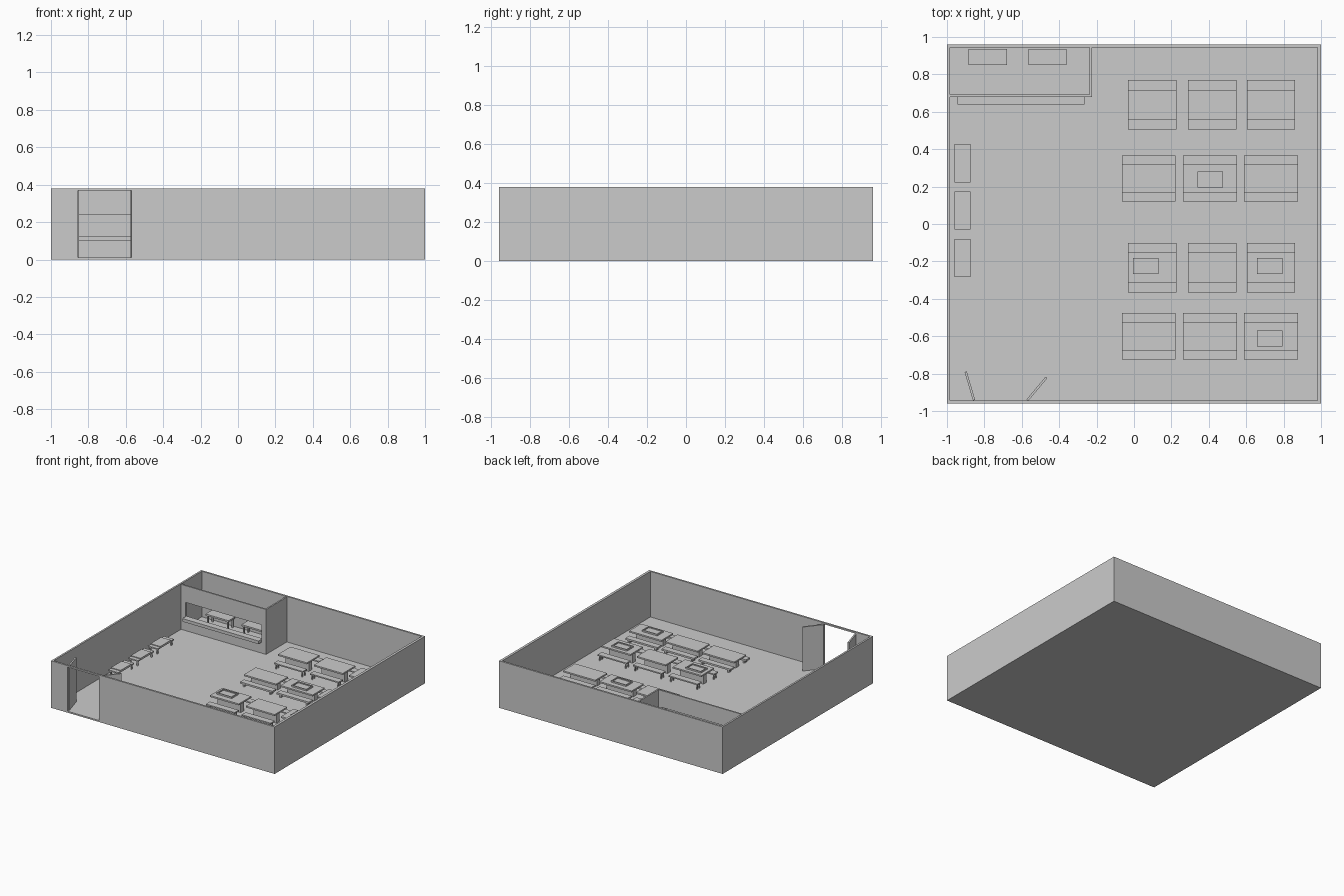
import bpy, math
from mathutils import Vector

if "Cube" in bpy.data.objects:
    bpy.data.objects.remove(bpy.data.objects["Cube"])


def mesh(name, boxes):
    """One object made of axis-aligned boxes (x0, x1, y0, y1, z0, z1)."""
    verts, faces = [], []
    for x0, x1, y0, y1, z0, z1 in boxes:
        n = len(verts)
        verts += [(x, y, z) for z in (z0, z1)
                  for x, y in ((x0, y0), (x1, y0), (x1, y1), (x0, y1))]
        faces += [[n + i for i in f] for f in
                  ((3, 2, 1, 0), (4, 5, 6, 7), (0, 1, 5, 4),
                   (1, 2, 6, 5), (2, 3, 7, 6), (3, 0, 4, 7))]
    me = bpy.data.meshes.new(name)
    me.from_pydata(verts, [], faces)
    ob = bpy.data.objects.new(name, me)
    bpy.context.collection.objects.link(ob)
    return ob


def legs(x0, x1, y0, y1, z0, z1, t=0.01, inset=0.008):
    a, b, c, d = x0 + inset, x1 - inset, y0 + inset, y1 - inset
    return [(x, x + t, y, y + t, z0, z1) for x in (a, b - t) for y in (c, d - t)]


F = 0.012   # floor surface
H = 0.38    # wall height
D0, D1, DT = -0.855, -0.57, 0.368   # doorway

# Room shell
mesh("floor", [(-1, 1, -0.96, 0.96, 0, F)])
mesh("back_wall", [(-1, 1, 0.945, 0.96, F, H)])
mesh("left_wall", [(-1, -0.985, -0.945, 0.945, F, H)])
mesh("right_wall", [(0.98, 1, -0.945, 0.945, F, H)])
mesh("front_wall", [(-1, D0, -0.96, -0.945, F, H),
                    (D1, 1, -0.96, -0.945, F, H),
                    (D0, D1, -0.96, -0.945, DT, H)])


# Open door leaves hinged on the doorway edges
def door(name, hinge, tip):
    d = Vector(tip) - Vector(hinge)
    ob = mesh(name, [(0, d.length, -0.006, 0.006, F, DT)])
    ob.location = (hinge[0], hinge[1], 0)
    ob.rotation_euler.z = math.atan2(d.y, d.x)


door("left_door", (D0, -0.942), (-0.90, -0.79))
door("right_door", (D1, -0.942), (-0.468, -0.82))

# Kitchen enclosure with serving hatch
K = 0.375
mesh("kitchen_front", [(-0.985, -0.225, 0.68, 0.692, F, 0.10),
                       (-0.985, -0.945, 0.68, 0.692, 0.10, 0.24),
                       (-0.265, -0.225, 0.68, 0.692, 0.10, 0.24),
                       (-0.985, -0.225, 0.68, 0.692, 0.24, K)])
mesh("kitchen_side", [(-0.237, -0.225, 0.692, 0.945, F, K)])
mesh("serving_counter", [(-0.945, -0.265, 0.64, 0.692, 0.10, 0.125)])

# Work tables inside the kitchen
for i, x in enumerate((-0.885, -0.565)):
    mesh(f"kitchen_table_{i + 1}", [(x, x + 0.205, 0.85, 0.935, 0.085, 0.098)]
         + legs(x, x + 0.205, 0.85, 0.935, F, 0.085))

# Low benches along the left wall
for i, y in enumerate((0.222, -0.03, -0.284)):
    b = (-0.96, -0.873, y, y + 0.205)
    mesh(f"wall_bench_{i + 1}", [b + (0.05, 0.06)] + legs(*b, F, 0.05))
    mesh(f"bench_pad_{i + 1}", [(-0.96, -0.873, y + 0.032, y + 0.168, 0.06, 0.066)])


# Tables with benches on both sides
def high_table(n, x, y, w=0.258):
    mesh(f"table_top_{n}", [(x, x + w, y - 0.08, y + 0.08, 0.10, 0.112)])
    mesh(f"table_panel_{n}", [(x + 0.025, x + w - 0.025, y - 0.02, y + 0.02, F, 0.10)])
    for s, side in ((-1, "front"), (1, "back")):
        y0, y1 = sorted((y + s * 0.08, y + s * 0.132))
        mesh(f"{side}_seat_{n}", [(x, x + w, y0, y1, 0.052, 0.062)]
             + legs(x, x + w, y0, y1, F, 0.052, 0.008))


def low_table(n, x, y, w=0.288):
    mesh(f"table_top_{n}", [(x, x + w, y - 0.076, y + 0.076, 0.076, 0.088)])
    mesh(f"table_panel_{n}", [(x + 0.025, x + w - 0.025, y - 0.02, y + 0.02, F, 0.076)])
    for s, side in ((-1, "front"), (1, "back")):
        y0, y1 = sorted((y + s * 0.074, y + s * 0.124))
        mesh(f"{side}_seat_{n}", [(x, x + w, y0, y1, 0.034, 0.048)]
             + [(a, a + 0.012, y0 + 0.008, y1 - 0.008, F, 0.034)
                for a in (x + 0.02, x + w - 0.032)])


n = 0
for y in (0.637, -0.233):
    for x in (-0.032, 0.289, 0.604):
        n += 1
        high_table(n, x, y)
for y in (0.243, -0.6):
    for x in (-0.065, 0.263, 0.588):
        n += 1
        low_table(n, x, y)

# Trays: base, rim and two side grips
for i, (x, y, z) in enumerate(((0.408, 0.238, 0.088), (0.063, -0.225, 0.112),
                               (0.725, -0.225, 0.112), (0.725, -0.612, 0.088))):
    a, b, c, d, t = x - 0.068, x + 0.068, y - 0.042, y + 0.042, 0.008
    mesh(f"tray_{i + 1}", [(a + t, b - t, c + t, d - t, z, z + 0.004),
                           (a, b, c, c + t, z, z + 0.012),
                           (a, b, d - t, d, z, z + 0.012),
                           (a, a + t, c + t, d - t, z, z + 0.012),
                           (b - t, b, c + t, d - t, z, z + 0.012)])
